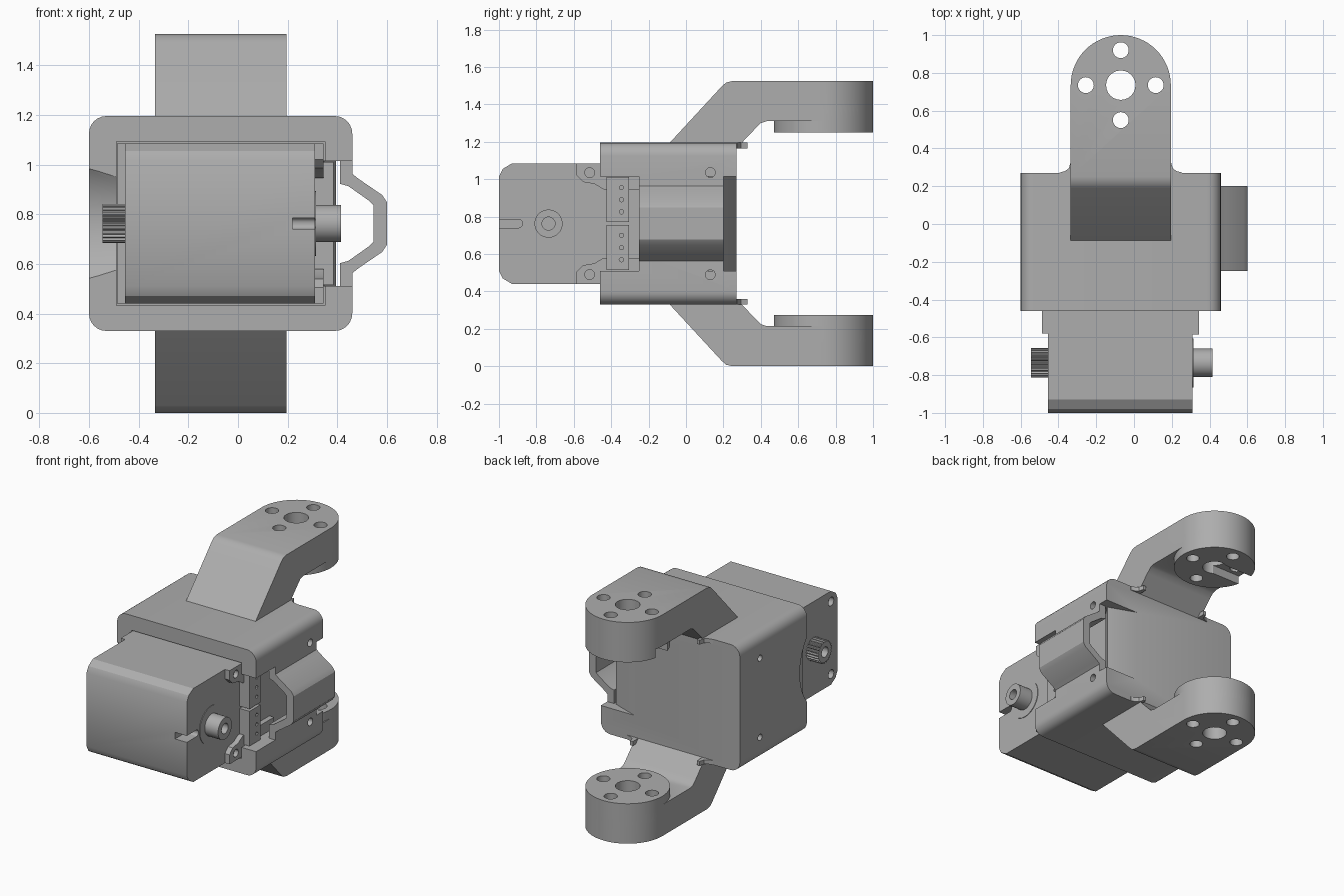
import bpy, bmesh, math

if "Cube" in bpy.data.objects:
    bpy.data.objects.remove(bpy.data.objects["Cube"])

grey = bpy.data.materials.new("plain_grey")
grey.use_nodes = True
tone = (0.42, 0.42, 0.42, 1)
grey.diffuse_color = tone
grey.node_tree.nodes["Principled BSDF"].inputs["Base Color"].default_value = tone

MID = 0.7625      # height of the symmetry plane
AXLE = (-0.735, MID)


def prism(name, pts, axis, lo, hi):
    """Extrude a 2D outline along an axis between lo and hi."""
    place = {"x": lambda a, b: (lo, a, b), "y": lambda a, b: (a, lo, b),
             "z": lambda a, b: (a, b, lo)}[axis]
    bm = bmesh.new()
    face = bm.faces.new([bm.verts.new(place(a, b)) for a, b in pts])
    new = bmesh.ops.extrude_face_region(bm, geom=[face])["geom"]
    shift = [hi - lo if axis == k else 0 for k in "xyz"]
    bmesh.ops.translate(bm, vec=shift, verts=[v for v in new if isinstance(v, bmesh.types.BMVert)])
    bmesh.ops.recalc_face_normals(bm, faces=bm.faces)
    mesh = bpy.data.meshes.new(name)
    bm.to_mesh(mesh)
    bm.free()
    mesh.materials.append(grey)
    ob = bpy.data.objects.new(name, mesh)
    bpy.context.collection.objects.link(ob)
    return ob


def ring(c, r, n=32):
    return [(c[0] + r * math.cos(2 * math.pi * i / n),
             c[1] + r * math.sin(2 * math.pi * i / n)) for i in range(n)]


def rect(a0, a1, b0, b1):
    return [(a0, b0), (a1, b0), (a1, b1), (a0, b1)]


def rounded(a0, a1, b0, b1, r, n=6):
    pts = []
    corners = [(a1 - r, b1 - r), (a0 + r, b1 - r), (a0 + r, b0 + r), (a1 - r, b0 + r)]
    for q, (ca, cb) in enumerate(corners):
        for i in range(n + 1):
            t = math.pi / 2 * (q + i / n)
            pts.append((ca + r * math.cos(t), cb + r * math.sin(t)))
    return pts


def combine(ob, tool, op="DIFFERENCE"):
    """Apply a boolean and discard the tool."""
    mod = ob.modifiers.new("bool", "BOOLEAN")
    mod.operation, mod.object, mod.solver = op, tool, "EXACT"
    bpy.context.view_layer.update()
    dg = bpy.context.evaluated_depsgraph_get()
    mesh = bpy.data.meshes.new_from_object(ob.evaluated_get(dg))
    ob.modifiers.clear()
    ob.data = mesh
    bpy.data.objects.remove(tool)


def drill(ob, axis, c, r, lo, hi, n=24):
    combine(ob, prism("cutter", ring(c, r, n), axis, lo, hi))


def flip(z, side):
    return z if side > 0 else 2 * MID - z


# Bracket shell with a pocket for the motor
bracket = prism("bracket_shell", rounded(-0.6, 0.46, 0.33, 1.195, 0.07), "y", -0.46, 0.27)
combine(bracket, prism("cutter", rect(-0.49, 0.35, 0.432, 1.093), "y", -0.6, 0.12))

# Cable channel: open at the front, slanted exit through the back wall
channel = [(0.33, -0.5), (0.33, 0.1), (0.395, 0.2), (0.15, 0.29), (0.7, 0.29), (0.7, 0.2),
           (0.41, 0.2), (0.41, -0.25), (0.7, -0.25), (0.7, -0.5)]
combine(bracket, prism("cutter", channel, "z", 0.51, 1.015))
combine(bracket, prism("cutter", rect(0.4, 0.7, 0.6, 0.925), "y", -0.3, 0.3))

# Conical relief around the output shaft
scoop = prism("cutter", ring(AXLE, 0.33, 48), "x", -0.47, -0.62)
for v in scoop.data.vertices:
    if v.co.x < -0.6:
        v.co.y = AXLE[0] + (v.co.y - AXLE[0]) * 1.08
        v.co.z = AXLE[1] + (v.co.z - AXLE[1]) * 1.08
combine(bracket, scoop)

# Fixing holes in both side walls
for side in (1, -1):
    z = MID + side * 0.273
    drill(bracket, "x", (0.13, z), 0.026, 0.38, 0.6)
    drill(bracket, "x", (0.05, z), 0.022, -0.7, -0.53)

# Hollow cable guard on the left wall
half = [(0.41, 0.255), (0.46, 0.2), (0.485, 0.18), (0.58, 0.115), (0.6, 0.085)]
inner = [(0.545, 0.075), (0.53, 0.09), (0.445, 0.15), (0.41, 0.16)]
half[0:1] = [(0.41, 0.19)]
outline = [(x, MID + d) for x, d in half] + [(x, MID - d) for x, d in reversed(half)]
outline += [(x, MID - d) for x, d in reversed(inner)] + [(x, MID + d) for x, d in inner]
prism("cable_guard", outline, "y", -0.25, 0.2)

# Two cranked arms with round drilled pads
crank = [(-0.11, 1.17), (0.19, 1.495), (0.215, 1.517), (0.25, 1.525), (1.02, 1.525),
         (1.02, 1.31), (0.43, 1.31), (0.4, 1.3), (0.37, 1.27), (0.27, 1.165), (0.2, 1.15)]
R, PIVOT = 0.265, (-0.07, 0.735)
arc = [(PIVOT[0] + R * math.cos(math.pi * i / 32), PIVOT[1] + R * math.sin(math.pi * i / 32))
       for i in range(33)]
plan = arc + [(PIVOT[0] - R, -0.3), (PIVOT[0] + R, -0.3)]
for label, side in (("upper", 1), ("lower", -1)):
    arm = prism(label + "_arm", [(y, flip(z, side)) for y, z in crank], "x", -0.4, 0.3)
    combine(arm, prism("cutter", plan, "z", -0.1, 1.6), "INTERSECT")
    pad = prism("pad", ring(PIVOT, R, 64), "z", flip(1.25, side), flip(1.4, side))
    combine(arm, pad, "UNION")
    lo, hi = sorted((flip(1.2, side), flip(1.6, side)))
    drill(arm, "z", PIVOT, 0.078, lo, hi)
    for dx, dy in ((1, 0), (-1, 0), (0, 1), (0, -1)):
        drill(arm, "z", (PIVOT[0] + dx * 0.185, PIVOT[1] + dy * 0.185), 0.042, lo, hi)
    if side > 0:
        slot = rect(-0.4, PIVOT[0], PIVOT[1] - 0.065, PIVOT[1] + 0.065)
        combine(arm, prism("cutter", slot, "z", 1.2, 1.31))
    # Small fillets where the arm leaves the back wall
    for s in (1, -1):
        web = [(R - 0.02, 0.26), (R + 0.06, 0.26), (R + 0.06, 0.272), (R + 0.03, 0.28),
               (R + 0.01, 0.295), (R, 0.33), (R - 0.02, 0.33)]
        prism(label + "_arm_fillet", [(PIVOT[0] + s * x, y) for x, y in web], "z",
              flip(1.165, side), flip(1.195, side))

# Motor body with chamfered front edges
z0, z1, c = 0.44, 1.085, 0.07
case = [(-1, z0 + c), (-0.98, z0 + 0.03), (-1 + c, z0), (0.1, z0), (0.1, z1),
        (-1 + c, z1), (-0.98, z1 - 0.03), (-1, z1 - c)]
motor = prism("motor_body", case, "x", -0.455, 0.31)
combine(motor, prism("cutter", rounded(-1.1, -0.875, 0.74, 0.785, 0.02), "x", 0.22, 0.4))
for side in (1, -1):
    drill(motor, "x", (-0.93, MID + side * 0.25), 0.03, -0.5, -0.42)

# Motor ears on both sides
prism("right_ear", rect(-0.58, -0.1, z0, z1), "x", -0.488, -0.45)
for label, side in (("upper", 1), ("lower", -1)):
    ear = [(-0.585, 1.085), (-0.585, 1.02), (-0.55, 0.985), (-0.49, 0.975),
           (-0.44, 0.945), (-0.1, 0.945), (-0.1, 1.085)]
    ob = prism(label + "_left_ear", [(y, flip(z, side)) for y, z in ear], "x", 0.3, 0.345)
    drill(ob, "x", (-0.515, flip(1.035, side)), 0.026, 0.315, 0.4)

# Toothed output shaft
teeth = []
for i in range(96):
    r = 0.078 if i % 4 < 2 else 0.068
    t = 2 * math.pi * i / 96
    teeth.append((AXLE[0] + r * math.cos(t), AXLE[1] + r * math.sin(t)))
shaft = prism("output_shaft", teeth, "x", -0.545, -0.45)
drill(shaft, "x", AXLE, 0.035, -0.6, -0.48)

# Idler boss on the opposite side
prism("idler_disc", ring(AXLE, 0.13, 48), "x", 0.3, 0.314)
boss = prism("idler_boss", ring(AXLE, 0.075, 48), "x", 0.3, 0.415)
drill(boss, "x", AXLE, 0.035, 0.36, 0.5)

# Two cable sockets with pin holes
for label, side in (("upper", 1), ("lower", -1)):
    zc = MID + side * 0.128
    socket = prism(label + "_socket", rect(-0.425, -0.305, zc - 0.12, zc + 0.12), "x", 0.29, 0.385)
    for k in (-1, 0, 1):
        drill(socket, "x", (-0.345, zc + k * 0.065), 0.012, 0.34, 0.4, 8)

# Smooth shading on curved walls, sharp edges kept
bpy.ops.object.select_all(action="DESELECT")
for ob in bpy.context.collection.objects:
    if ob.type == "MESH":
        ob.select_set(True)
        bpy.context.view_layer.objects.active = ob
bpy.ops.object.shade_smooth_by_angle(angle=math.radians(30))
